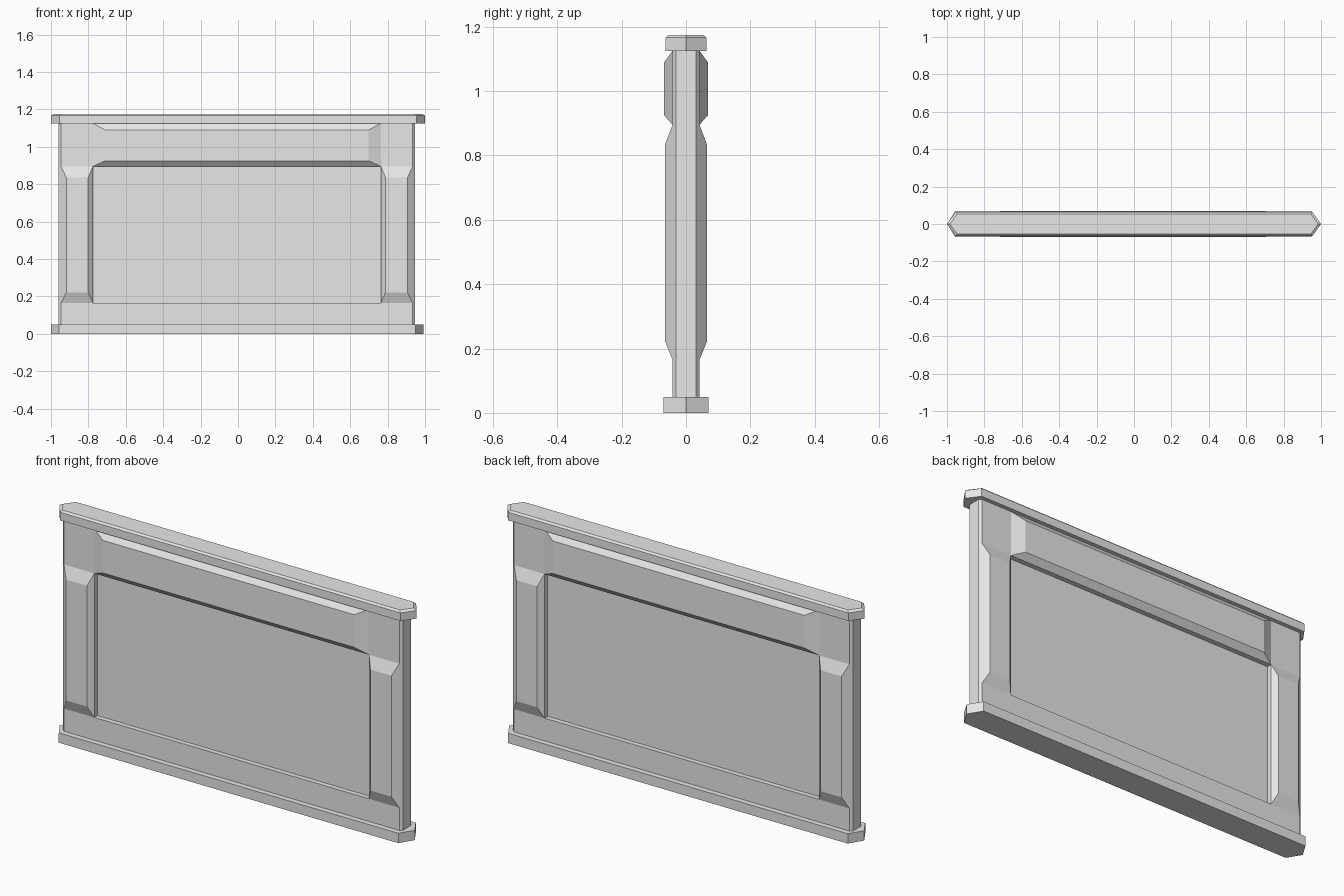
import bpy, bmesh
from mathutils import Vector

cube = bpy.data.objects.get("Cube")
if cube:
    bpy.data.objects.remove(cube, do_unlink=True)

grey = bpy.data.materials.new("light_grey")
grey.use_nodes = True
colour = (0.8, 0.8, 0.8, 1)
grey.diffuse_color = colour
grey.node_tree.nodes["Principled BSDF"].inputs["Base Color"].default_value = colour

MID = -0.006      # the wall sits slightly off the rails' centre
FACE = 0.042      # half depth of the frame
PANEL = 0.017     # half depth of the sunken panel


def loft(bm, rings, start_cap=True):
    """Skin a stack of closed rings and cap its ends."""
    loops = [[bm.verts.new(p) for p in ring] for ring in rings]
    for a, b in zip(loops, loops[1:]):
        for i in range(len(a)):
            j = (i + 1) % len(a)
            bm.faces.new((a[i], a[j], b[j], b[i]))
    if start_cap:
        bm.faces.new(loops[0][::-1])
    bm.faces.new(loops[-1])


def finish(name, bm):
    mesh = bpy.data.meshes.new(name)
    bm.normal_update()
    bm.to_mesh(mesh)
    bm.free()
    mesh.materials.append(grey)
    obj = bpy.data.objects.new(name, mesh)
    bpy.context.collection.objects.link(obj)
    return obj


def rail_ring(z, tip, shoulder, depth, mid=0):
    half = [(-shoulder, -depth), (shoulder, -depth), (tip, 0)]
    return [Vector((x + mid, y, z)) for x, y in half + [(-x, -y) for x, y in half]]


def rect(x0, x1, z0, z1, y):
    return [Vector((x, y, z)) for x, z in ((x0, z0), (x1, z0), (x1, z1), (x0, z1))]


# Pointed rails at the foot and the top
bm = bmesh.new()
loft(bm, [rail_ring(z, 0.995, 0.952, 0.07, -0.004) for z in (0, 0.05)])
finish("bottom_rail", bm)

bm = bmesh.new()
loft(bm, [rail_ring(1.125, 1, 0.955, 0.063), rail_ring(1.166, 1, 0.955, 0.063),
          rail_ring(1.175, 0.985, 0.945, 0.054)])
finish("top_rail", bm)

# Wall with chamfered ends and a sunken panel on both faces
plan = [(-0.94, -FACE), (0.94, -FACE), (0.953, -0.031), (0.953, 0.031)]
plan += [(0.94, FACE), (-0.94, FACE), (-0.953, 0.031), (-0.953, -0.031)]
bm = bmesh.new()
loft(bm, [[Vector((x + MID, y, z)) for x, y in plan] for z in (0.05, 1.125)])
bm.normal_update()
for face in [f for f in bm.faces if abs(f.normal.y) > 0.99]:
    side = 1 if face.normal.y > 0 else -1
    bmesh.ops.inset_individual(bm, faces=[face], thickness=0.1)
    centre = face.calc_center_median()
    for v in face.verts:
        v.co.x = MID + (0.77 if v.co.x > centre.x else -0.77)
        v.co.z = 0.895 if v.co.z > centre.z else 0.165
    sunk = bmesh.ops.extrude_discrete_faces(bm, faces=[face])["faces"][0]
    for v in sunk.verts:
        v.co.y = side * PANEL
finish("wall", bm)


# Raised bevelled plates, repeated on both faces
def raised(name, base, top, depth):
    bm = bmesh.new()
    for side in (-1, 1):
        rings = [rect(*base, side * FACE), rect(*top, side * depth)]
        if side > 0:
            rings = [r[::-1] for r in rings]
        loft(bm, rings, start_cap=False)
    obj = finish(name, bm)
    obj.location.x = MID
    return obj


raised("left_post", (0.77, 0.94, 0.165, 0.895), (0.795, 0.912, 0.222, 0.835), 0.065)
raised("right_post", (-0.94, -0.77, 0.165, 0.895), (-0.912, -0.795, 0.222, 0.835), 0.065)
raised("header_plate", (-0.77, 0.77, 0.895, 1.125), (-0.705, 0.705, 0.925, 1.09), 0.068)
